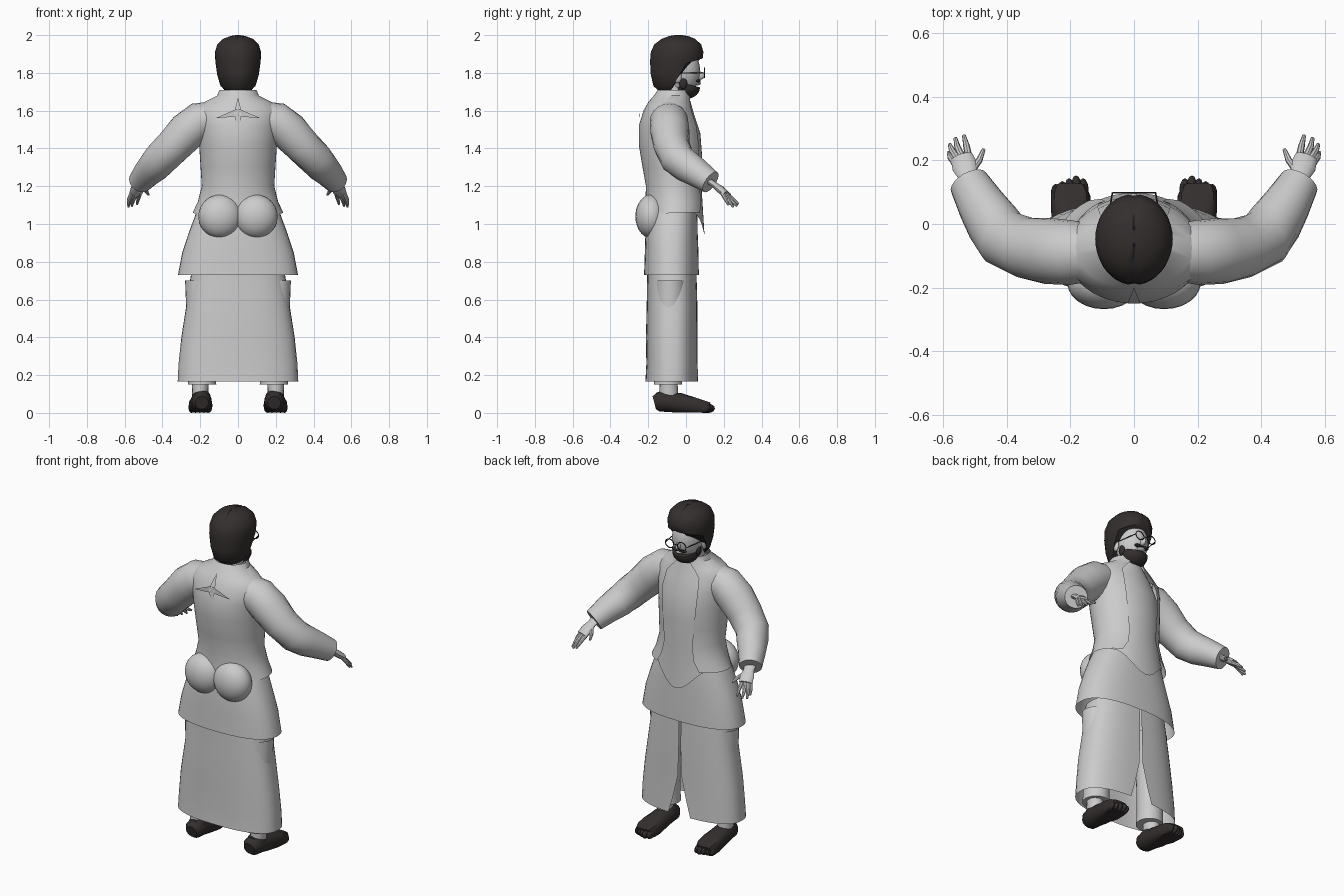
import bpy, bmesh, math
from mathutils import Vector

cube = bpy.data.objects.get("Cube")
if cube:
    bpy.data.objects.remove(cube)


def material(name, rgb):
    m = bpy.data.materials.new(name)
    m.use_nodes = True
    m.diffuse_color = (*rgb, 1)
    m.node_tree.nodes["Principled BSDF"].inputs["Base Color"].default_value = (*rgb, 1)
    return m


LIGHT = material("light grey", (0.6, 0.6, 0.6))
DARK = material("dark brown", (0.035, 0.028, 0.028))


def finish(name, bm, mat, angle=40):
    bmesh.ops.remove_doubles(bm, verts=bm.verts, dist=0.0004)
    bmesh.ops.recalc_face_normals(bm, faces=bm.faces)
    mesh = bpy.data.meshes.new(name)
    bm.to_mesh(mesh)
    bm.free()
    mesh.materials.append(mat)
    ob = bpy.data.objects.new(name, mesh)
    bpy.context.collection.objects.link(ob)
    bpy.ops.object.select_all(action='DESELECT')
    ob.select_set(True)
    bpy.context.view_layer.objects.active = ob
    bpy.ops.object.shade_smooth_by_angle(angle=math.radians(angle))
    return ob


def skin(bm, rows, cap_ends=(False, False)):
    vs = [[bm.verts.new(p) for p in row] for row in rows]
    for a, b in zip(vs, vs[1:]):
        for i in range(len(a) - 1):
            bm.faces.new((a[i], a[i + 1], b[i + 1], b[i]))
    for cap, row in zip(cap_ends, (vs[0], vs[-1])):
        if cap:
            bm.faces.new(row[:-1])


def loft(rings, gaps=None, hem=None, power=2.0, caps=(False, False), seg=40, x=0):
    """Stack of oval rings (z, back y, front y, half width), with an optional front opening."""
    bm = bmesh.new()
    rows = []
    for k, (z, y0, y1, rx) in enumerate(rings):
        g = math.radians(gaps[k]) if gaps else 0
        row = []
        for i in range(seg + 1):
            a = math.pi / 2 + g + (2 * math.pi - 2 * g) * i / seg
            c, s = math.cos(a), math.sin(a)
            px = math.copysign(abs(c) ** (2 / power), c) * rx
            py = math.copysign(abs(s) ** (2 / power), s) * (y1 - y0) / 2
            dz = hem(s) if hem and k == 0 else 0
            row.append((x + px, (y0 + y1) / 2 + py, z + dz))
        rows.append(row)
    skin(bm, rows, caps)
    return bm


def tube(bm, path, seg=16, flat=1.0):
    """Round sleeve along (x, y, z, radius) points."""
    pts = [Vector(p[:3]) for p in path]
    rows = []
    for i, p in enumerate(pts):
        t = (pts[min(i + 1, len(pts) - 1)] - pts[max(i - 1, 0)]).normalized()
        u = t.cross(Vector((0, 0, 1))).normalized()
        w = u.cross(t)
        rows.append([p + path[i][3] * (u * math.cos(a) + w * math.sin(a) * flat)
                     for a in (2 * math.pi * j / seg for j in range(seg + 1))])
    skin(bm, rows, (True, True))


def ball(bm, centre, radii, u=24, v=14):
    new = bmesh.ops.create_uvsphere(bm, u_segments=u, v_segments=v, radius=1)["verts"]
    for p in new:
        p.co = Vector(c + r * q for c, r, q in zip(centre, radii, p.co))
    return new


# Long skirt, split at the wearer's front
finish("long_skirt", loft(
    [(.165, -.215, .065, .32), (.26, -.21, .062, .315), (.4, -.212, .06, .3),
     (.58, -.208, .06, .272), (.76, -.205, .055, .245)],
    gaps=[9, 5, 1, .5, .5], power=2.5), LIGHT)

# Flared overskirt
finish("overskirt", loft(
    [(.73, -.222, .068, .318), (.85, -.218, .066, .295), (.95, -.215, .062, .262),
     (1.05, -.205, .06, .225), (1.15, -.19, .05, .18)], power=2.4), LIGHT)

# Shirt with a pointed front
finish("shirt", loft(
    [(1.07, -.17, .098, .2), (1.2, -.17, .082, .175), (1.35, -.18, .086, .185),
     (1.48, -.19, .076, .185), (1.58, -.18, .043, .16), (1.66, -.15, .02, .1),
     (1.7, -.13, .01, .075)],
    hem=lambda s: -.13 * max(0, s) ** 5), LIGHT)

# Open jacket, lower at the seat
finish("jacket", loft(
    [(1.06, -.215, .105, .24), (1.12, -.215, .1, .212), (1.2, -.212, .09, .192),
     (1.3, -.23, .092, .198), (1.42, -.25, .094, .206), (1.52, -.25, .08, .215),
     (1.6, -.225, .045, .225), (1.645, -.2, .03, .18), (1.68, -.17, .025, .11),
     (1.71, -.15, .022, .098)],
    gaps=[36, 30, 28, 30, 32, 32, 28, 22, 18, 18],
    hem=lambda s: -.05 * max(0, -s) ** 2), LIGHT)

bm = bmesh.new()
for sx in (-1, 1):
    ball(bm, (sx * .095, -.185, 1.04), (.115, .083, .115))
finish("jacket_seat", bm, LIGHT)

# Pointed folds behind the collar
bm = bmesh.new()
for dx, dz in ((0, -.12), (-.12, -.03), (.12, -.03), (0, .08)):
    tip = Vector((dx, -.245 if dz < 0 else -.2, 1.59 + dz))
    side = Vector((dz, 0, -dx)).normalized() * .02
    base = Vector((0, -.25, 1.59))
    bm.faces.new([bm.verts.new(p) for p in (base - side, tip, base + side)])
finish("collar_folds", bm, LIGHT)

for sx, side in ((1, "left"), (-1, "right")):
    # Sleeve and cuff
    bm = bmesh.new()
    tube(bm, [(sx * x, y, z, r) for x, y, z, r in (
        (.13, -.09, 1.56, .09), (.2, -.09, 1.545, .102), (.27, -.085, 1.49, .104),
        (.34, -.075, 1.415, .096), (.41, -.045, 1.345, .092), (.445, .005, 1.305, .086),
        (.48, .06, 1.27, .076), (.52, .13, 1.222, .063))], 20)
    finish(side + "_sleeve", bm, LIGHT)

    # Palm, fingers and thumb
    bm = bmesh.new()
    tube(bm, [(sx * x, y, z, r) for x, y, z, r in (
        (.51, .11, 1.235, .034), (.522, .15, 1.208, .03), (.532, .18, 1.185, .04),
        (.542, .21, 1.16, .036))], 12, .5)
    fingers = (((.518, .2, 1.165), (.527, .245, 1.135), (.535, .278, 1.105)),
               ((.538, .205, 1.16), (.555, .24, 1.125), (.562, .27, 1.095)),
               ((.552, .2, 1.16), (.572, .23, 1.12), (.58, .25, 1.09)),
               ((.562, .19, 1.165), (.577, .21, 1.13), (.583, .225, 1.1)),
               ((.51, .17, 1.195), (.487, .2, 1.175), (.473, .235, 1.155)))
    for joints in fingers:
        tube(bm, [(sx * p[0], p[1], p[2], r)
                  for p, r in zip(joints, (.012, .0105, .006))], 8)
    finish(side + "_hand", bm, LIGHT)

    # Trouser leg
    finish(side + "_trouser_leg", loft(
        [(.15, -.17, -.02, .075), (.22, -.165, -.02, .072), (.7, -.16, 0, .09)],
        x=sx * .19, caps=(True, False), seg=24), LIGHT)
    finish(side + "_ankle", loft(
        [(.09, -.14, -.04, .042), (.16, -.14, -.045, .045)], x=sx * .2, seg=16), LIGHT)

    # Dark foot covering with toes
    bm = bmesh.new()
    tube(bm, [(sx * x, y, z, r) for x, y, z, r in (
        (.2, -.168, .06, .035), (.2, -.145, .066, .052), (.199, -.09, .066, .056),
        (.198, -.03, .057, .058), (.196, .04, .046, .063), (.195, .09, .036, .062),
        (.195, .12, .03, .05))], 20)
    for v in bm.verts:
        if v.co.y > -.1:
            v.co.z = max(.008, min(v.co.z, .11 - .33 * max(0, v.co.y + .02)))
        v.co.z = max(.008, v.co.z)
    for i in range(5):
        ball(bm, (sx * (.153 + .022 * i), .118 - .009 * abs(i - 1), .03),
             (.016, .035, .024), 12, 8)
    ball(bm, (sx * .2, -.1, .09), (.05, .06, .04))
    for v in bm.verts:
        v.co.x += sx * .05 * v.co.y
        v.co.z = max(0, v.co.z - .006)
    finish(side + "_foot", bm, DARK)

# Head, nose, ears and neck
bm = bmesh.new()
ball(bm, (0, -.03, 1.81), (.088, .105, .13))
ball(bm, (0, .072, 1.785), (.014, .028, .022), 12, 8)
ball(bm, (0, .055, 1.745), (.025, .024, .012), 12, 8)
for sx in (-1, 1):
    ball(bm, (sx * .09, -.045, 1.78), (.012, .022, .034), 12, 8)
tube(bm, [(0, -.07, 1.64, .07), (0, -.06, 1.76, .065)])
finish("head", bm, LIGHT)

# Full cap of hair, cut back along the face
bm = loft([(1.7, -.14, .03, .06), (1.73, -.172, .06, .093), (1.79, -.188, .08, .11),
           (1.86, -.192, .088, .12), (1.91, -.188, .094, .122), (1.95, -.17, .082, .11),
           (1.98, -.13, .05, .08), (1.995, -.09, .012, .04), (2.0, -.06, -.02, .012)],
          caps=(True, True))
planes = [(Vector((0, 0, 1.85)), Vector((0, -.3, 1))),
          (Vector((0, 0, 1.85)), Vector((0, -1.75, 1)))]
for co, no in planes:
    bmesh.ops.bisect_plane(bm, geom=bm.verts[:] + bm.edges[:] + bm.faces[:],
                           plane_co=co, plane_no=no)
cut = [f for f in bm.faces
       if all((f.calc_center_median() - co).dot(no) < 0 for co, no in planes)]
bmesh.ops.delete(bm, geom=cut, context='FACES')
bmesh.ops.remove_doubles(bm, verts=bm.verts, dist=.0004)
bmesh.ops.holes_fill(bm, edges=bm.edges[:], sides=0)
for v in bm.verts:  # centre parting
    if abs(v.co.x) < .001 and v.co.z > 1.75:
        v.co += (Vector((0, -.05, 1.85)) - v.co) * .035
finish("hair", bm, DARK)

# Beard wrapping the jaw
bm = bmesh.new()
ball(bm, (0, -.002, 1.722), (.075, .076, .06))
bmesh.ops.bisect_plane(bm, geom=bm.verts[:] + bm.edges[:] + bm.faces[:],
                       plane_co=(0, 0, 1.742), plane_no=(0, .25, 1), clear_outer=True)
bmesh.ops.holes_fill(bm, edges=bm.edges[:], sides=0)
for sx in (-1, 1):
    ball(bm, (sx * .022, .064, 1.757), (.026, .014, .008), 12, 8)
    ball(bm, (sx * .073, -.015, 1.745), (.014, .022, .032), 12, 8)
finish("beard", bm, DARK)

# Wire spectacles
bm = bmesh.new()
for sx in (-1, 1):
    ring = [(sx * .04 + .028 * math.cos(a), .098, 1.8 + .025 * math.sin(a), .0028)
            for a in (math.pi * j / 10 for j in range(21))]
    tube(bm, ring, 6)
    tube(bm, [(sx * .068, .098, 1.8, .0025), (sx * .093, -.05, 1.8, .0025)], 6)
tube(bm, [(-.013, .098, 1.803, .0025), (.013, .098, 1.803, .0025)], 6)
finish("spectacles", bm, DARK)
